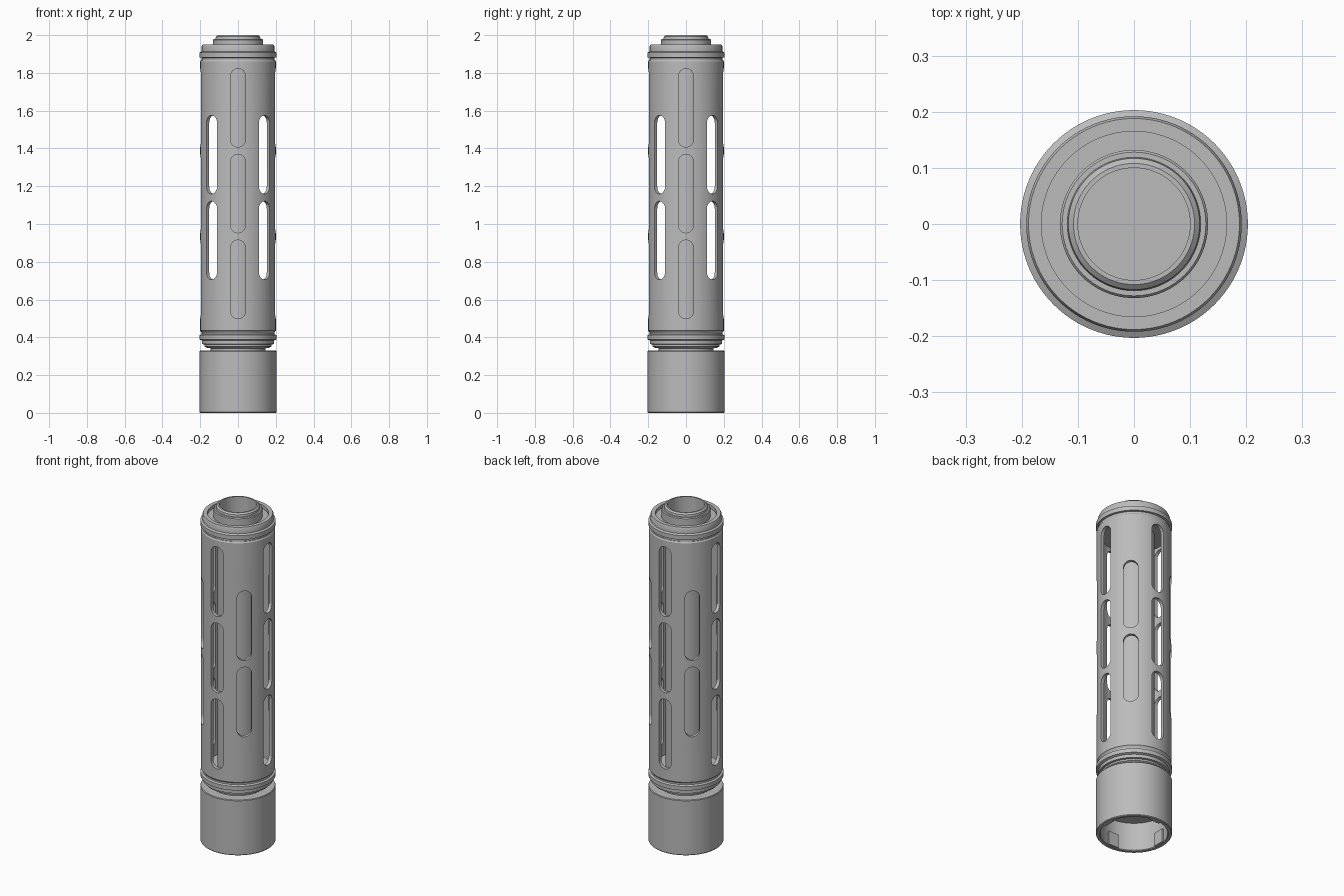
import bpy, bmesh, math
from mathutils import Matrix, Vector

if "Cube" in bpy.data.objects:
    bpy.data.objects.remove(bpy.data.objects["Cube"])

SEGMENTS = 96
GREY = (0.5, 0.5, 0.5, 1)
metal = bpy.data.materials.new("grey metal")
metal.use_nodes = True
metal.diffuse_color = GREY
metal.node_tree.nodes["Principled BSDF"].inputs["Base Color"].default_value = GREY


def finish(name, bm):
    bmesh.ops.recalc_face_normals(bm, faces=bm.faces)
    mesh = bpy.data.meshes.new(name)
    bm.to_mesh(mesh)
    bm.free()
    mesh.materials.append(metal)
    obj = bpy.data.objects.new(name, mesh)
    bpy.context.collection.objects.link(obj)
    return obj


def smooth(obj):
    bpy.ops.object.select_all(action='DESELECT')
    obj.select_set(True)
    bpy.context.view_layer.objects.active = obj
    bpy.ops.object.shade_smooth_by_angle(angle=math.radians(30))


def lathe(name, profile):
    """Revolve a closed (radius, height) outline around z."""
    bm = bmesh.new()
    verts = [bm.verts.new((r, 0, z)) for r, z in profile]
    edges = [bm.edges.new((verts[i - 1], verts[i])) for i in range(len(verts))]
    bmesh.ops.spin(bm, geom=verts + edges, cent=(0, 0, 0), axis=(0, 0, 1),
                   angle=math.tau, steps=SEGMENTS, use_duplicate=False)
    bmesh.ops.remove_doubles(bm, verts=bm.verts, dist=1e-5)
    obj = finish(name, bm)
    smooth(obj)
    return obj


def add_capsule(bm, angle, z_mid, half_width=0.04, half_length=0.208):
    """Rounded slot prism pointing outward at the given angle."""
    straight = half_length - half_width
    outline = []
    for end, start in ((1, 0), (-1, math.pi)):
        for i in range(13):
            a = start + math.pi * i / 12
            outline.append((half_width * math.cos(a),
                            end * straight + half_width * math.sin(a)))
    turn = Matrix.Rotation(angle, 3, 'Z')
    face = bm.faces.new([bm.verts.new(turn @ Vector((0.14, y, z + z_mid)))
                         for y, z in outline])
    out = bmesh.ops.extrude_face_region(bm, geom=[face])
    moved = [v for v in out["geom"] if isinstance(v, bmesh.types.BMVert)]
    bmesh.ops.translate(bm, verts=moved, vec=turn @ Vector((0.12, 0, 0)))


# Outer sleeve with alternating columns of three and two slots
sleeve = lathe("slotted_sleeve", [(0.18, 0.42), (0.19, 0.42), (0.195, 0.43), (0.2, 0.435),
                                  (0.2, 1.86), (0.195, 1.868), (0.18, 1.868)])
bm = bmesh.new()
for column in range(8):
    heights = (0.933, 1.367) if column % 2 else (0.707, 1.161, 1.615)
    if column % 2:
        heights = (0.913, 1.367)
    for z in heights:
        add_capsule(bm, column * math.pi / 4, z)
cutter = finish("slot_cutter", bm)
cutter.hide_render = True
cut = sleeve.modifiers.new("slots", 'BOOLEAN')
cut.operation = 'DIFFERENCE'
cut.solver = 'EXACT'
cut.object = cutter
bpy.context.view_layer.objects.active = sleeve
bpy.ops.object.modifier_apply(modifier=cut.name)
bpy.data.objects.remove(cutter)
smooth(sleeve)

# Inner bore tube, closed at its lower end
lathe("bore_tube", [(0, 0.3), (0.11, 0.3), (0.11, 1.9), (0.1, 1.9), (0.1, 0.36), (0, 0.36)])

# Front cap: stepped rim, recessed ring and muzzle collar
lathe("end_cap", [(0.1, 1.84), (0.18, 1.84), (0.18, 1.865), (0.192, 1.865), (0.192, 1.88),
                  (0.203, 1.882), (0.203, 1.908), (0.192, 1.914), (0.192, 1.942),
                  (0.188, 1.95), (0.165, 1.95), (0.165, 1.93), (0.132, 1.93),
                  (0.132, 1.975), (0.128, 1.98), (0.119, 1.98), (0.117, 1.992),
                  (0.108, 2.0), (0.1, 2.0)])

# Rear collar stepping down to the neck
lathe("rear_collar", [(0, 0.32), (0.145, 0.32), (0.145, 0.342), (0.165, 0.345),
                      (0.178, 0.352), (0.178, 0.362), (0.19, 0.364), (0.19, 0.383),
                      (0.203, 0.388), (0.203, 0.412), (0.192, 0.417), (0.192, 0.43),
                      (0.18, 0.44), (0, 0.44)][1:-1] + [(0.1, 0.44), (0.1, 0.32)])

# Mounting cup, open underneath
lathe("mounting_cup", [(0, 0.17), (0.18, 0.17), (0.18, 0.004), (0.184, 0), (0.2, 0),
                       (0.203, 0.004), (0.203, 0.326), (0.2, 0.33), (0, 0.33)])

# Locking lugs inside the cup mouth
for i in range(4):
    bm = bmesh.new()
    bmesh.ops.create_cube(bm, size=1)
    bmesh.ops.scale(bm, vec=(0.016, 0.066, 0.08), verts=bm.verts)
    bmesh.ops.translate(bm, vec=(0.176, 0, 0.042), verts=bm.verts)
    bmesh.ops.rotate(bm, cent=(0, 0, 0), matrix=Matrix.Rotation(i * math.pi / 2, 3, 'Z'),
                     verts=bm.verts)
    finish(f"locking_lug_{i + 1}", bm)
